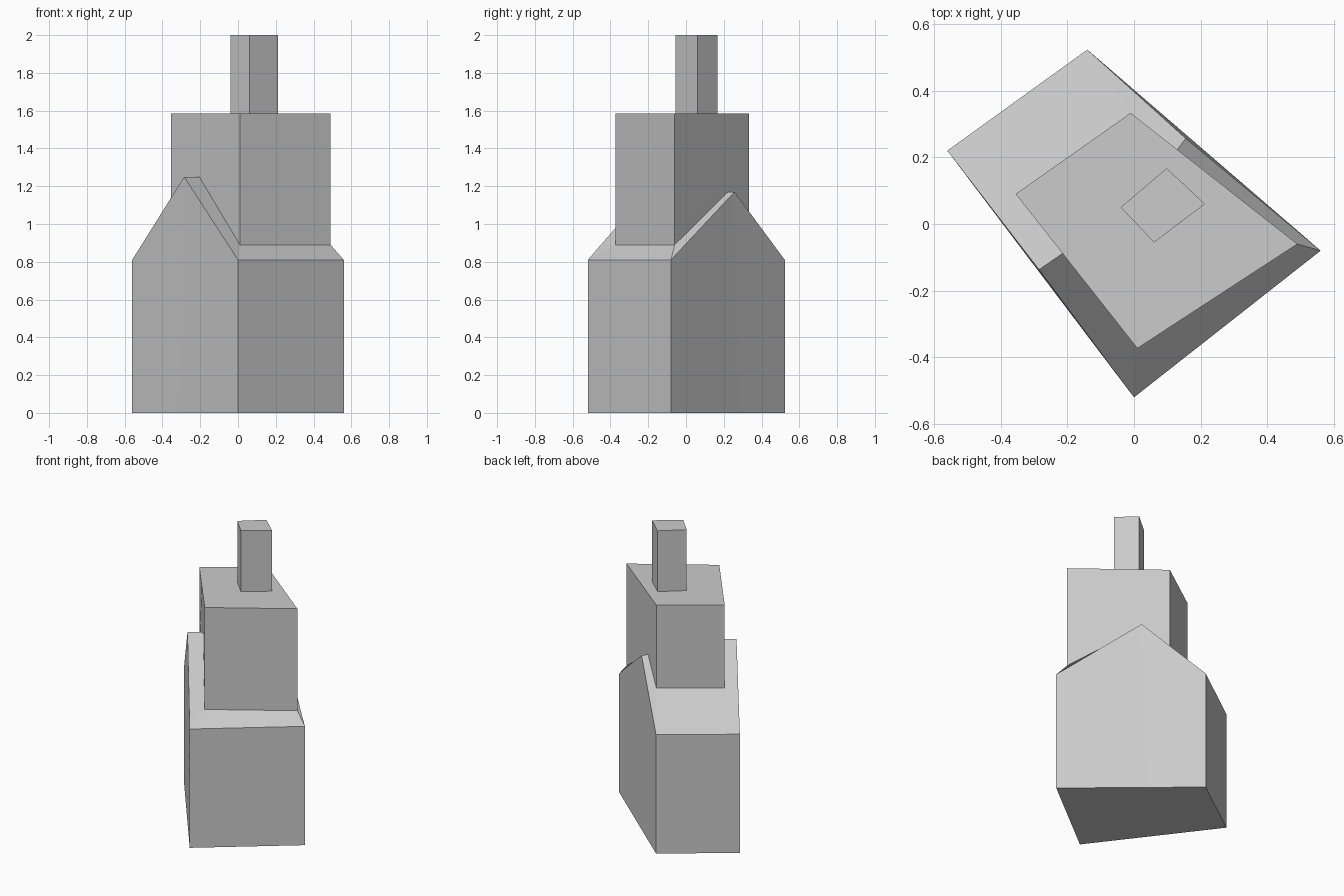
import bpy, bmesh

if "Cube" in bpy.data.objects:
    bpy.data.objects.remove(bpy.data.objects["Cube"])


def with_mids(corners, z):
    """Flat six-point ring: four corners plus the middle of each gable side."""
    a, d, c, b = corners
    mid = lambda p, q, t: (p[0] + (q[0] - p[0]) * t, p[1] + (q[1] - p[1]) * t)
    ring = [a, mid(a, d, 0.45), d, c, mid(c, b, 0.6), b]
    return [(x, y, z) for x, y in ring]


def loft(name, rings):
    """Skin successive rings and cap both ends."""
    bm = bmesh.new()
    loops = [[bm.verts.new(p) for p in ring] for ring in rings]
    n = len(rings[0])
    for low, high in zip(loops, loops[1:]):
        for i in range(n):
            j = (i + 1) % n
            bm.faces.new((low[i], low[j], high[j], high[i]))
    bm.faces.new(loops[0][::-1])
    bm.faces.new(loops[-1])
    bmesh.ops.recalc_face_normals(bm, faces=bm.faces)
    mesh = bpy.data.meshes.new(name)
    bm.to_mesh(mesh)
    bm.free()
    obj = bpy.data.objects.new(name, mesh)
    bpy.context.collection.objects.link(obj)
    return obj


# Gabled house and upper block: ground, eaves with gable peaks, roof line, block top
house = [(-0.56, 0.22), (0, -0.52), (0.56, -0.08), (-0.14, 0.523)]
block = [(-0.355, 0.09), (0.01, -0.373), (0.49, -0.06), (-0.01, 0.333)]

eaves = with_mids(house, 0.81)
eaves[1] = (-0.285, -0.137, 1.25)
eaves[4] = (0.155, 0.257, 1.17)

roof_line = with_mids(block, 0.89)
roof_line[0] = (*block[0], 1.02)
roof_line[5] = (*block[3], 1.02)
roof_line[1] = (-0.205, -0.082, 1.25)
roof_line[4] = (0.13, 0.223, 1.17)

loft("house_body", [with_mids(house, 0), eaves, roof_line, with_mids(block, 1.585)])

# Chimney standing on the upper block
chimney = [(-0.04, 0.05), (0.06, -0.055), (0.213, 0.06), (0.098, 0.167)]
loft("chimney", [[(x, y, z) for x, y in chimney] for z in (1.585, 2.0)])
